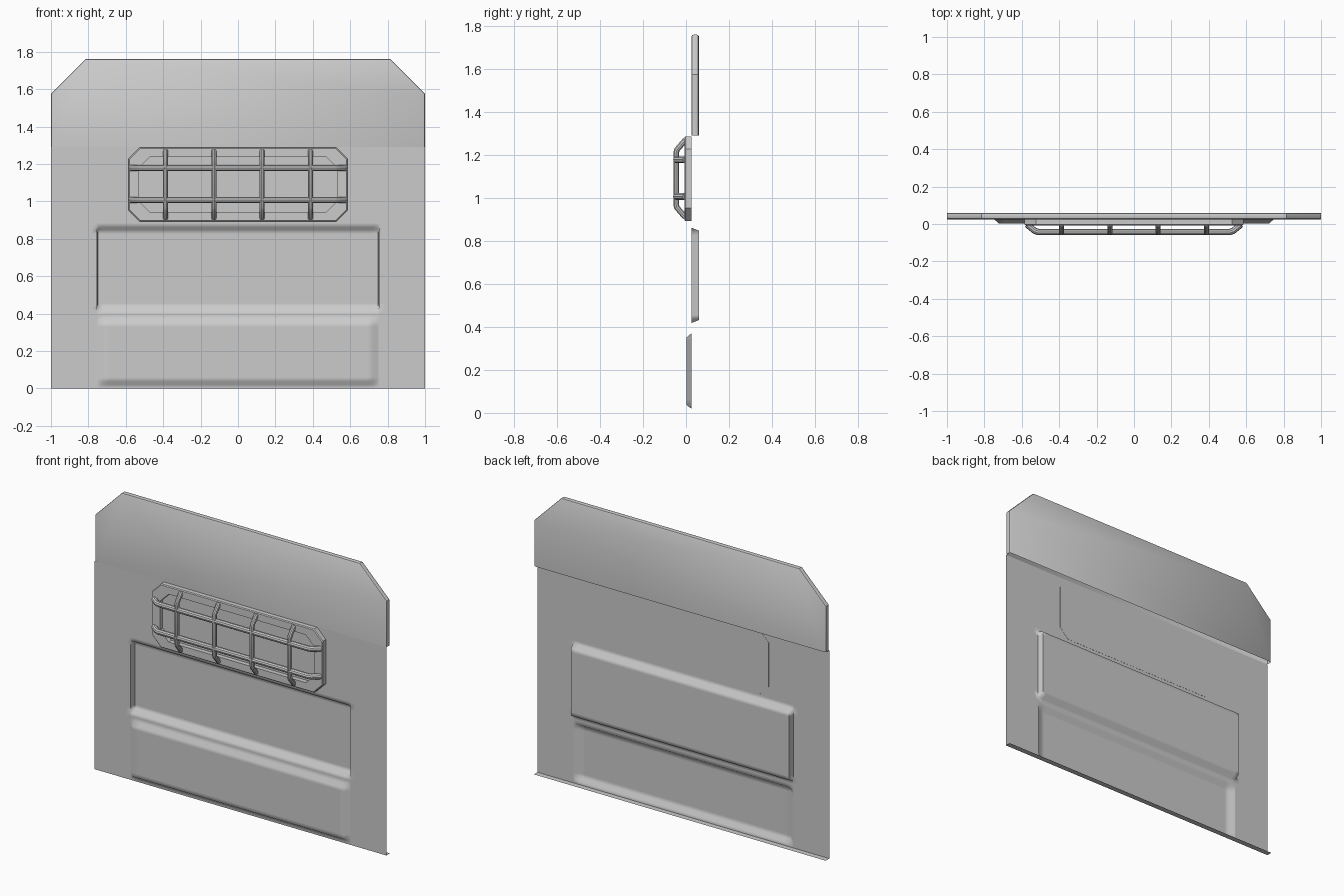
import bpy, bmesh

if "Cube" in bpy.data.objects:
    bpy.data.objects.remove(bpy.data.objects["Cube"])


def finish(name, bm, angle=0.6):
    me = bpy.data.meshes.new(name)
    bm.to_mesh(me)
    bm.free()
    ob = bpy.data.objects.new(name, me)
    bpy.context.collection.objects.link(ob)
    bpy.ops.object.select_all(action='DESELECT')
    ob.select_set(True)
    bpy.context.view_layer.objects.active = ob
    bpy.ops.object.shade_smooth_by_angle(angle=angle)
    return ob


def loft(bm, rings, closed=True):
    """Join successive rings of points with quads and return the vertices."""
    vs = [[bm.verts.new(p) for p in r] for r in rings]
    for a, b in zip(vs, vs[1:]):
        n = len(a)
        for i in range(n if closed else n - 1):
            j = (i + 1) % n
            bm.faces.new((a[i], a[j], b[j], b[i]))
    return vs


# Lower pressed sheet: recess in the middle, raised panel below, bottom flange
FRONT, BACK, RAISED = 0.025, 0.06, 0.003
half = [0.4, 0.69, 0.722, 0.748, 0.755, 0.785, 1.0]
xs = [-x for x in reversed(half)] + [0] + half
zs = [0, 0.02, 0.036, 0.06, 0.33, 0.352, 0.37, 0.395, 0.418,
      0.432, 0.455, 0.825, 0.848, 0.862, 0.885, 1.29]


def depth(x, z):
    if abs(x) < 0.75 and 0.43 < z < 0.85:
        return BACK
    if abs(x) < 0.73 and 0.03 < z < 0.36:
        return RAISED
    return FRONT


bm = bmesh.new()
rows = [[(x, BACK, 0) for x in xs]]
rows += [[(x, depth(x, z), z) for x in xs] for z in zs]
loft(bm, rows, closed=False)
finish("pressed_lower_panel", bm, 1.3)


# Thick top section with clipped corners and rounded rim, open underneath
def top_outline(i, y):
    right = [(1 - i, 1.29), (1 - i, 1.575 - 0.41 * i), (0.815 - 0.41 * i, 1.76 - i)]
    pts = right + [(-x, z) for x, z in reversed(right)]
    return [(x, y, z) for x, z in pts]


bm = bmesh.new()
rim = [(0.008, 0.025), (0.002, 0.029), (0, 0.036), (0, 0.049), (0.002, 0.056), (0.008, 0.06)]
vs = loft(bm, [top_outline(i, y) for i, y in rim], closed=False)
bm.faces.new(vs[0])
bm.faces.new(vs[-1])
bmesh.ops.recalc_face_normals(bm, faces=bm.faces)
finish("upper_panel", bm)


# Window frame: eight-sided rings stepping round the rim and into the opening
def octagon(w, h, c, y, zc=1.09):
    q = [(w, h - c), (w - c, h), (c - w, h), (-w, h - c),
         (-w, c - h), (c - w, -h), (w - c, -h), (w, c - h)]
    return [(x, y, zc + z) for x, z in q]


bm = bmesh.new()
vs = loft(bm, [octagon(0.585, 0.197, 0.06, 0.026),
               octagon(0.585, 0.197, 0.06, -0.003),
               octagon(0.58, 0.192, 0.058, -0.008),
               octagon(0.53, 0.148, 0.06, -0.008),
               octagon(0.53, 0.148, 0.06, 0.02)])
bm.faces.new(vs[-1])
bm.faces.new(vs[0])
bmesh.ops.recalc_face_normals(bm, faces=bm.faces)
finish("window_frame", bm, 0.5)


# Guard bars bent back onto the frame at both ends
def bar(name, points, radius):
    cu = bpy.data.curves.new(name, 'CURVE')
    cu.dimensions = '3D'
    cu.bevel_depth = radius
    cu.bevel_resolution = 3
    cu.use_fill_caps = True
    sp = cu.splines.new('POLY')
    sp.points.add(len(points) - 1)
    for p, co in zip(sp.points, points):
        p.co = (*co, 1)
    ob = bpy.data.objects.new(name, cu)
    bpy.context.collection.objects.link(ob)
    bpy.ops.object.select_all(action='DESELECT')
    ob.select_set(True)
    bpy.context.view_layer.objects.active = ob
    bpy.ops.object.convert(target='MESH')
    bpy.ops.object.shade_smooth_by_angle(angle=0.6)


for n, x in enumerate((-0.387, -0.129, 0.129, 0.387)):
    bar(f"vertical_guard_bar_{n + 1}",
        [(x, -0.003, 0.91), (x, -0.042, 0.955), (x, -0.046, 0.97),
         (x, -0.046, 1.21), (x, -0.042, 1.225), (x, -0.003, 1.27)], 0.014)

for n, z in enumerate((1.007, 1.178)):
    bar(f"horizontal_guard_bar_{n + 1}",
        [(-0.572, -0.003, z), (-0.53, -0.037, z), (-0.512, -0.043, z),
         (0.512, -0.043, z), (0.53, -0.037, z), (0.572, -0.003, z)], 0.017)
